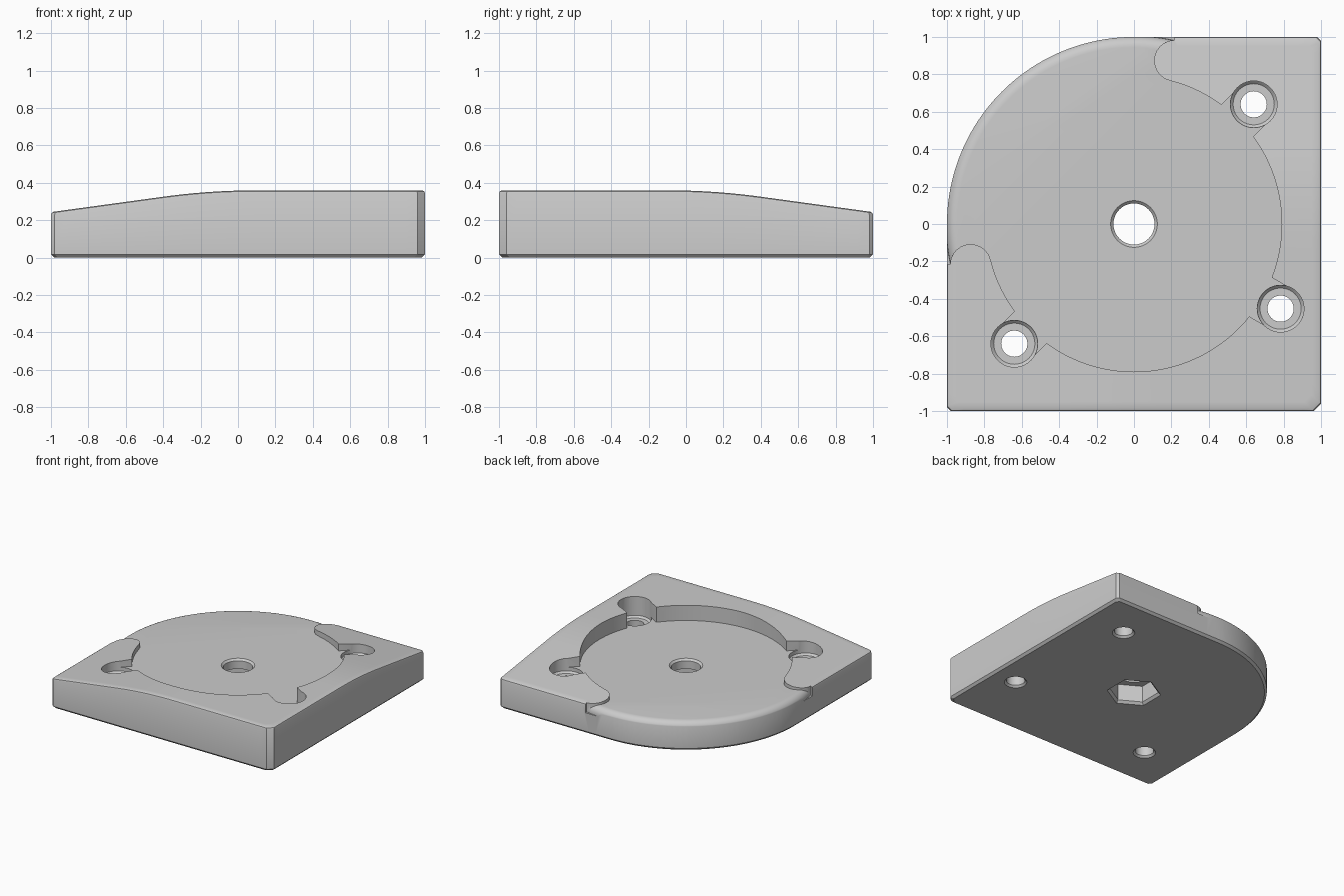
import bpy, bmesh
from math import sin, cos, radians, asin, degrees, pi, hypot

cube = bpy.data.objects.get("Cube")
if cube:
    bpy.data.objects.remove(cube, do_unlink=True)

FLOOR = 0.235           # height of the round platform
DISC = 0.79             # radius of the inner wall
BOLT_R = 0.905          # distance of the screw pockets from the centre
BOLT_ANGLES = (225, 330, 405)
LOBE_A, LOBE_B = 194, 436   # angles at which the raised rim ends


def polar(r, a, c=(0, 0)):
    return (c[0] + r * cos(radians(a)), c[1] + r * sin(radians(a)))


def finish(name, bm):
    bmesh.ops.recalc_face_normals(bm, faces=bm.faces)
    mesh = bpy.data.meshes.new(name)
    bm.to_mesh(mesh)
    bm.free()
    obj = bpy.data.objects.new(name, mesh)
    bpy.context.collection.objects.link(obj)
    return obj


def loft(name, loops):
    """Closed solid through a stack of loops of 3D points."""
    bm = bmesh.new()
    rings = [[bm.verts.new(p) for p in loop] for loop in loops]
    count = len(rings[0])
    for low, high in zip(rings, rings[1:]):
        for i in range(count):
            j = (i + 1) % count
            bm.faces.new((low[i], low[j], high[j], high[i]))
    bm.faces.new(rings[0][::-1])
    bm.faces.new(rings[-1])
    return finish(name, bm)


def lathe(name, profile, sides=48, centre=(0, 0), phase=0):
    """Solid of revolution from (radius, z) pairs."""
    return loft(name, [[(*polar(r, phase + 360 * i / sides, centre), z)
                        for i in range(sides)] for r, z in profile])


def cut(obj, cutter):
    mod = obj.modifiers.new("cut", "BOOLEAN")
    mod.operation = "DIFFERENCE"
    mod.solver = "EXACT"
    mod.object = cutter
    bpy.ops.object.select_all(action="DESELECT")
    bpy.context.view_layer.objects.active = obj
    obj.select_set(True)
    bpy.ops.object.modifier_apply(modifier=mod.name)
    bpy.data.objects.remove(cutter, do_unlink=True)


def slope(s):
    """Rim height: flat, then curving into a straight fall."""
    d = max(0, 0.1 - s)
    return 0.36 - (0.137 * d * d if d < 0.5 else 0.137 * (d - 0.25))


def rim_height(x, y):
    return min(slope(x), slope(-y))


# Block outline: a square with one round corner and small chamfers
corners = [(-1, 0), (-1, -0.98), (-0.98, -1), (0.96, -1), (1, -0.96),
           (1, 0.98), (0.98, 1), (0, 1)]
outline = []
for (x0, y0), (x1, y1) in zip(corners, corners[1:]):
    steps = max(1, round(hypot(x1 - x0, y1 - y0) / 0.06))
    outline += [(x0 + (x1 - x0) * i / steps, y0 + (y1 - y0) * i / steps)
                for i in range(steps)]
outline += [polar(1, 90 + 90 * i / 40) for i in range(40)]

# Block: chamfered base, straight sides, rounded upper edge, sloping top
loops = [[(x * k, y * k, z) for x, y in outline] for k, z in ((0.982, 0), (1, 0.018))]
top = [(1, 0.015), (0.996, 0.005), (0.985, 0)]
top += [(0.95 - 0.05 * i, 0) for i in range(10)]
for k, drop in top:
    loops.append([(x * k, y * k, rim_height(x * k, y * k) - drop) for x, y in outline])
loops.append([(x * 0.48, y * 0.48, 0.27) for x, y in outline])
body = loft("base_plate", loops)

# Recess outline: round wall with slots to the pockets, rounded rim ends
HALF = 0.12
gap = degrees(asin(HALF / DISC))
plan = []
start = LOBE_A
for mid in BOLT_ANGLES + (None,):
    end = LOBE_B if mid is None else mid - gap
    steps = max(2, int((end - start) / 3))
    plan += [polar(DISC, start + (end - start) * i / steps) for i in range(steps + 1)]
    if mid is not None:
        c = polar(BOLT_R, mid)
        plan += [polar(HALF, mid - 90, c), polar(HALF, mid + 90, c)]
        start = mid + gap
CAP = 0.11
cap_b, cap_a = polar(DISC + CAP, LOBE_B), polar(DISC + CAP, LOBE_A)
plan += [polar(CAP, LOBE_B + 180 - 15 * i, cap_b) for i in range(1, 12)]
plan += [polar(1.3, 81 + 9 * i) for i in range(13)]
plan += [polar(CAP, LOBE_A - 15 * i, cap_a) for i in range(1, 12)]
recess = loft("recess", [[(x, y, z) for x, y in plan] for z in (0.17, 0.8)])

# Platform with a rounded outer edge, left standing by the recess
ROUND = 0.06
disc = [(1.005, -0.5)]
disc += [(1.005 - ROUND + ROUND * cos(pi * i / 12), FLOOR - ROUND + ROUND * sin(pi * i / 12))
         for i in range(7)]
cut(recess, lathe("platform", disc, 144))
cut(body, recess)

# Screw pockets with through holes
for angle in BOLT_ANGLES:
    cut(body, lathe("screw_pocket",
                    [(0.1, -0.015), (0.07, 0.015), (0.07, 0.19), (0.11, 0.19),
                     (0.125, 0.205), (0.125, 0.8)], 40, polar(BOLT_R, angle)))

# Centre hole, chamfered above, with a hexagonal socket below
cut(body, lathe("centre_hole", [(0.11, 0.05), (0.11, 0.22), (0.135, 0.245)], 48))
cut(body, lathe("hex_socket", [(0.225, -0.02), (0.185, 0.02), (0.185, 0.155)], 6, phase=90))

# Plain grey finish
grey = bpy.data.materials.new("plain_grey")
grey.use_nodes = True
colour = (0.6, 0.6, 0.6, 1)
grey.diffuse_color = colour
grey.node_tree.nodes["Principled BSDF"].inputs["Base Color"].default_value = colour
body.data.materials.clear()
body.data.materials.append(grey)
for poly in body.data.polygons:
    poly.material_index = 0

bpy.ops.object.select_all(action="DESELECT")
bpy.context.view_layer.objects.active = body
body.select_set(True)
bpy.ops.object.shade_smooth_by_angle(angle=radians(30))
